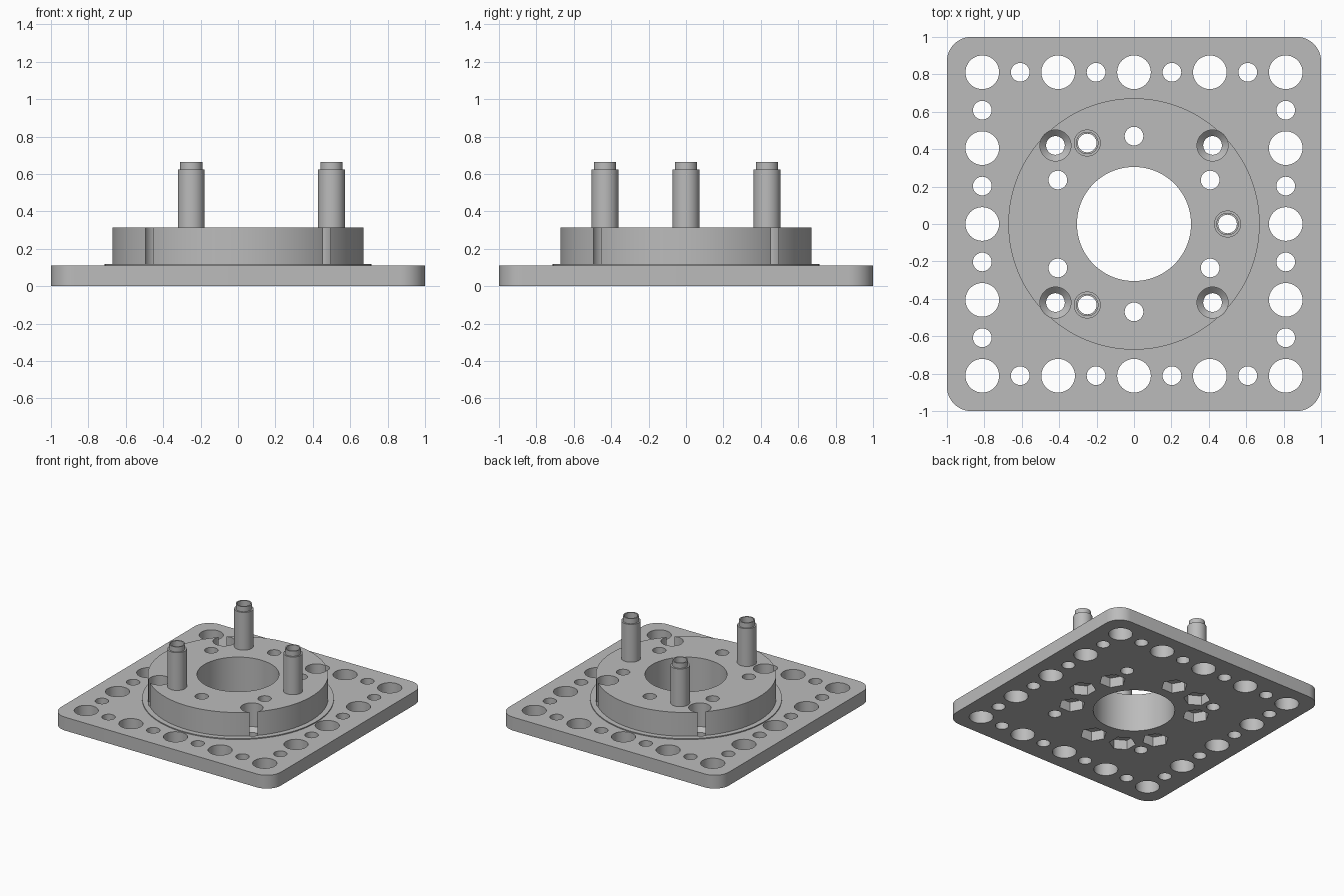
import bpy
import bmesh
from math import sin, cos, pi, radians

if "Cube" in bpy.data.objects:
    bpy.data.objects.remove(bpy.data.objects["Cube"], do_unlink=True)

grey = bpy.data.materials.new("machined grey")
grey.use_nodes = True
colour = (0.5, 0.5, 0.5, 1)
grey.diffuse_color = colour
grey.node_tree.nodes["Principled BSDF"].inputs["Base Color"].default_value = colour

PLATE_TOP, STEP_TOP, DISC_TOP = 0.11, 0.118, 0.313
HOLE = 0.05


def make_object(name, bm):
    bmesh.ops.recalc_face_normals(bm, faces=bm.faces)
    mesh = bpy.data.meshes.new(name)
    bm.to_mesh(mesh)
    bm.free()
    mesh.materials.append(grey)
    obj = bpy.data.objects.new(name, mesh)
    bpy.context.collection.objects.link(obj)
    return obj


def lathe(bm, x, y, profile, sides=48, turn=0.0, closed=False):
    """Stack rings of (radius, z); cap both ends, or join last to first."""
    rings = []
    for r, z in profile:
        angles = [turn + 2 * pi * i / sides for i in range(sides)]
        rings.append([bm.verts.new((x + r * cos(a), y + r * sin(a), z)) for a in angles])
    pairs = list(zip(rings, rings[1:]))
    if closed:
        pairs.append((rings[-1], rings[0]))
    else:
        bm.faces.new(rings[0])
        bm.faces.new(rings[-1])
    for a, b in pairs:
        for i in range(sides):
            j = (i + 1) % sides
            bm.faces.new((a[i], a[j], b[j], b[i]))


def cylinder(bm, x, y, r, z0, z1, sides=48, turn=0.0):
    lathe(bm, x, y, [(r, z0), (r, z1)], sides, turn)


def polar(r, degrees):
    return r * cos(radians(degrees)), r * sin(radians(degrees))


post_spots = [polar(0.5, a) for a in (0, 120, 240)]
bolt_spots = [polar(0.47, 30 + 60 * i) for i in range(6)]

# Through holes: central bore, bolt holes, countersinks and border grid
bm = bmesh.new()
cylinder(bm, 0, 0, 0.305, -1, 1, 96)
for x, y in post_spots + bolt_spots:
    cylinder(bm, x, y, HOLE, -1, 1, 32)
for x in (-0.42, 0.42):
    for y in (-0.42, 0.42):
        lathe(bm, x, y, [(HOLE, -1), (HOLE, 0.086), (0.083, STEP_TOP), (0.083, 1)])
for i in range(-4, 5):
    for j in range(-4, 5):
        if max(abs(i), abs(j)) == 4:
            radius = HOLE if (i + j) % 2 else 0.09
            cylinder(bm, i * 0.2028, j * 0.2028, radius, -1, 1)
hole_cutter = make_object("hole_cutter", bm)

# Hexagonal nut pockets in the underside
bm = bmesh.new()
for x, y in post_spots:
    cylinder(bm, x, y, 0.1, -1, 0.08, 6, pi / 6)
for x, y in bolt_spots:
    cylinder(bm, x, y, 0.1, -1, 0.08, 6)
nut_cutter = make_object("nut_pocket_cutter", bm)
for cutter in (hole_cutter, nut_cutter):
    cutter.hide_render = True
    cutter.hide_set(True)


def cut(obj, cutters):
    for cutter in cutters:
        mod = obj.modifiers.new("cut", 'BOOLEAN')
        mod.operation = 'DIFFERENCE'
        mod.solver = 'EXACT'
        mod.object = cutter
    graph = bpy.context.evaluated_depsgraph_get()
    mesh = bpy.data.meshes.new_from_object(obj.evaluated_get(graph))
    obj.modifiers.clear()
    obj.data = mesh


# Square base plate with rounded corners
bm = bmesh.new()
corner = 0.13
outline = []
for k in range(4):
    mid = radians(45 + 90 * k)
    cx = (1 - corner) * (1 if cos(mid) > 0 else -1)
    cy = (1 - corner) * (1 if sin(mid) > 0 else -1)
    for i in range(13):
        a = radians(90 * k + 7.5 * i)
        outline.append(bm.verts.new((cx + corner * cos(a), cy + corner * sin(a), 0)))
face = bm.faces.new(outline)
top = bmesh.ops.extrude_face_region(bm, geom=[face])["geom"]
bmesh.ops.translate(bm, vec=(0, 0, PLATE_TOP),
                    verts=[v for v in top if isinstance(v, bmesh.types.BMVert)])
plate = make_object("base_plate", bm)
cut(plate, [hole_cutter, nut_cutter])

# Thin step under the raised disc
bm = bmesh.new()
cylinder(bm, 0, 0, 0.714, PLATE_TOP, STEP_TOP, 128)
step = make_object("thin_step", bm)
cut(step, [hole_cutter])

# Raised disc, its rim slit by the corner counterbores
bm = bmesh.new()
cylinder(bm, 0, 0, 0.672, STEP_TOP, DISC_TOP, 128)
disc = make_object("raised_disc", bm)
cut(disc, [hole_cutter])
parts = [plate, step, disc]

# Hollow standoff posts with a narrower tip
for n, (x, y) in enumerate(post_spots):
    bm = bmesh.new()
    lathe(bm, x, y, [(HOLE, DISC_TOP), (0.072, DISC_TOP), (0.072, 0.623),
                     (0.06, 0.623), (0.06, 0.665), (HOLE, 0.665)], closed=True)
    parts.append(make_object(f"standoff_post_{n + 1}", bm))

# Smooth round walls, sharp rims
bpy.ops.object.select_all(action='DESELECT')
for obj in parts:
    obj.select_set(True)
bpy.context.view_layer.objects.active = plate
bpy.ops.object.shade_smooth_by_angle(angle=radians(30))
